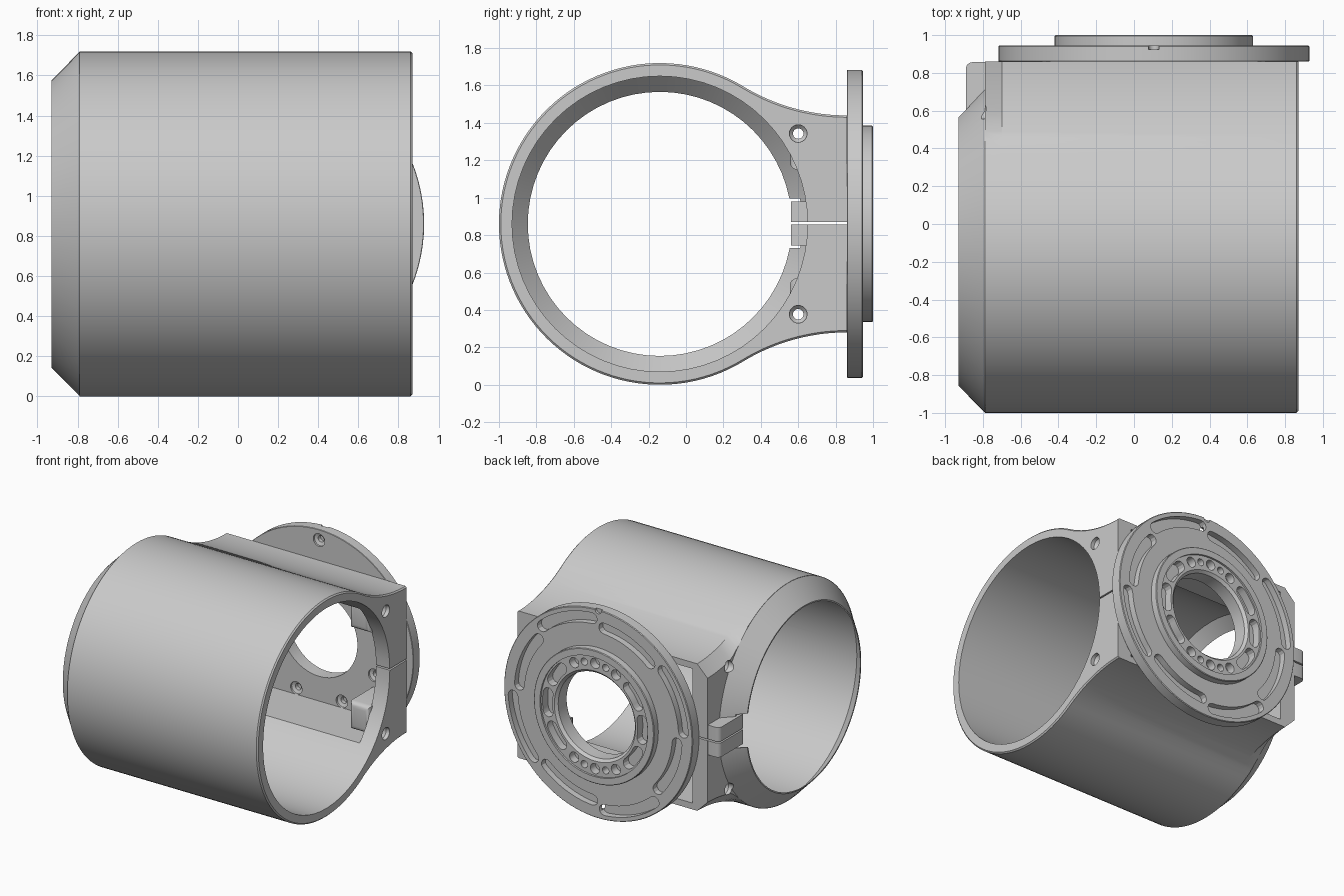
import bpy, bmesh, math
from math import sin, cos, pi, radians

old = bpy.data.objects.get("Cube")
if old:
    bpy.data.objects.remove(old, do_unlink=True)

grey = bpy.data.materials.new("plain_grey")
grey.use_nodes = True
grey.diffuse_color = (0.59, 0.59, 0.59, 1)
grey.node_tree.nodes["Principled BSDF"].inputs["Base Color"].default_value = (0.59, 0.59, 0.59, 1)

CY, CZ = -0.14, 0.86      # tube axis
DX = 0.105                # flange centre
BOLT_Y, BOLT_DZ = 0.6, 0.483


def make(name, bm):
    bmesh.ops.recalc_face_normals(bm, faces=bm.faces)
    mesh = bpy.data.meshes.new(name)
    bm.to_mesh(mesh)
    bm.free()
    mesh.materials.append(grey)
    ob = bpy.data.objects.new(name, mesh)
    bpy.context.collection.objects.link(ob)
    return ob


def loft(bm, rings):
    """Skin closed rings of 3D points and cap both ends."""
    rows = [[bm.verts.new(p) for p in ring] for ring in rings]
    n = len(rows[0])
    for a, b in zip(rows, rows[1:]):
        for i in range(n):
            bm.faces.new((a[i], a[(i + 1) % n], b[(i + 1) % n], b[i]))
    bm.faces.new(rows[0])
    bm.faces.new(rows[-1])


def circle(u, v, r, n):
    return [(u + r * cos(2 * pi * i / n), v + r * sin(2 * pi * i / n)) for i in range(n)]


def tube_rings(steps, u, v, axis, n):
    """Round solid from (position, radius) steps along x or y."""
    def place(t, p):
        return (t, p[0], p[1]) if axis == "x" else (p[0], t, p[1])
    return [[place(t, p) for p in circle(u, v, r, n)] for t, r in steps]


def box(bm, x0, x1, y0, y1, z0, z1):
    base = [(x0, y0), (x1, y0), (x1, y1), (x0, y1)]
    loft(bm, [[(x, y, z) for x, y in base] for z in (z0, z1)])


def round_edges(bm, rule, offset):
    edges = [e for e in bm.edges if all(rule(v.co) for v in e.verts)]
    bmesh.ops.bevel(bm, geom=edges, offset=offset, segments=4, affect="EDGES", profile=0.5)


def arc_slot(bm, r, mid, span, width, y0, y1):
    """Curved slot with round ends, about the flange centre."""
    h, a0, a1 = width / 2, radians(mid - span / 2), radians(mid + span / 2)
    pts = []
    for start, end, sign in ((a0, a1, 1), (a1, a0, -1)):
        rad = r + sign * h
        pts += [(rad * cos(start + (end - start) * i / 10),
                 rad * sin(start + (end - start) * i / 10)) for i in range(11)]
        for i in range(1, 6):
            t = end + (0 if sign > 0 else pi) + pi * i / 6
            pts.append((r * cos(end) + h * cos(t), r * sin(end) + h * sin(t)))
    loft(bm, [[(DX + x, y, CZ + z) for x, z in pts] for y in (y0, y1)])


def boolean(ob, bm, op="DIFFERENCE"):
    tool = make("cutter", bm)
    tool.hide_render = True
    mod = ob.modifiers.new("cut", "BOOLEAN")
    mod.operation, mod.solver, mod.object = op, "EXACT", tool
    bpy.context.view_layer.objects.active = ob
    bpy.ops.object.modifier_apply(modifier=mod.name)
    bpy.data.objects.remove(tool, do_unlink=True)


def smooth(ob):
    bpy.ops.object.select_all(action="DESELECT")
    ob.select_set(True)
    bpy.context.view_layer.objects.active = ob
    bpy.ops.object.shade_smooth_by_angle(angle=radians(25))


# Clamp body: round back blending through concave flares into a flat mount
R, FR, YB, ZB = 0.86, 1.066, 0.86, 1.44
tangent = math.atan2(ZB + FR - CZ, YB - CY)


def outline(inset, drop):
    """Body section; drop lowers the flares progressively toward the mount."""
    r, f = R - inset, FR + inset
    upper = []
    for i in range(20):
        a = -pi / 2 + (tangent - pi / 2) * i / 20
        u, v = YB + f * cos(a), ZB + FR - CZ + f * sin(a)
        upper.append((u, v - drop * min(1, max(0, (u - 0.36) / 0.2))))
    round_back = [(CY + r * cos(a), r * sin(a))
                  for a in [tangent + (2 * pi - 2 * tangent) * i / 80 for i in range(81)]]
    lower = [(u, -v) for u, v in reversed(upper)]
    return [(u, CZ + v) for u, v in upper + round_back + lower]


bm = bmesh.new()
loft(bm, [[(x, y, z) for y, z in outline(i, d)]
          for x, i, d in ((-0.79, 0, 0.09), (-0.70, 0, 0), (0.86, 0, 0), (0.87, 0.01, 0))])
body = make("clamp_body", bm)

# Tapered nose ring
bm = bmesh.new()
loft(bm, tube_rings([(-0.93, 0.716), (-0.79, 0.858), (-0.6, 0.858)], CY, CZ, "x", 96))
boolean(body, bm, "UNION")

# Main bore, narrowing at the nose
bm = bmesh.new()
loft(bm, tube_rings([(-1, 0.706), (-0.93, 0.706), (-0.84, 0.79), (1, 0.79)],
                    CY, CZ, "x", 64))
boolean(body, bm)

# Nose rim notch, then the clamp ears around the split
bm = bmesh.new()
box(bm, -1, -0.87, 0.45, 0.9, 0.73, 0.995)
boolean(body, bm)
bm = bmesh.new()
box(bm, -0.89, -0.75, 0.562, 0.857, 0.745, 0.98)
round_edges(bm, lambda c: c.x < -0.8 and c.y > 0.8, 0.035)
boolean(body, bm, "UNION")

# Mount window and split
bm = bmesh.new()
box(bm, -0.66, 0.75, 0.3, 1.0, 0.33, 1.39)
boolean(body, bm)
bm = bmesh.new()
box(bm, -1, 1, 0.4, 1.0, 0.857, 0.869)
boolean(body, bm)

# Bolt holes through both end walls, countersunk outside
bm = bmesh.new()
for z in (CZ - BOLT_DZ, CZ + BOLT_DZ):
    loft(bm, tube_rings([(-1, 0.045), (-0.76, 0.045), (-0.74, 0.028), (0.82, 0.028),
                         (0.84, 0.047), (1, 0.047)], BOLT_Y, z, "x", 24))
boolean(body, bm)
smooth(body)

# Inner lugs behind the end wall, drilled for the bolts
for name, sign in (("upper_lug", 1), ("lower_lug", -1)):
    bm = bmesh.new()
    z = CZ + sign * 0.40
    box(bm, 0.58, 0.76, 0.555, 0.86, z - 0.11, z + 0.11)
    round_edges(bm, lambda c: c.y < 0.7, 0.04)
    lug = make(name, bm)
    bm = bmesh.new()
    loft(bm, tube_rings([(0.5, 0.028), (0.8, 0.028)],
                        BOLT_Y, CZ + sign * BOLT_DZ, "x", 24))
    boolean(lug, bm)
    smooth(lug)

# Round flange with a raised hub and an open centre
bm = bmesh.new()
loft(bm, tube_rings([(0.86, 0.82), (0.863, 0.823), (0.94, 0.823), (0.945, 0.818),
                     (0.945, 0.525), (0.995, 0.525), (1.0, 0.52)], DX, CZ, "y", 96))
flange = make("flange", bm)
bm = bmesh.new()
loft(bm, tube_rings([(0.8, 0.335), (0.965, 0.335), (0.985, 0.355), (0.985, 0.47),
                     (1.1, 0.47)], DX, CZ, "y", 64))
boolean(flange, bm)

# Curved slots near the rim, alternating between two radii
bm = bmesh.new()
for k in range(8):
    arc_slot(bm, 0.745 if k % 2 else 0.69, 22.5 + 45 * k, 37, 0.085, 0.895, 1.1)
# Hub slots at the sides, hub holes above and below
for side in (0, 180):
    for mid in (-36, 0, 36):
        arc_slot(bm, 0.415, side + mid, 20, 0.085, 0.92, 1.1)
    for k in range(-2, 3):
        a = radians(side + 90 + 13 * k)
        r = 0.04 if k % 2 == 0 else 0.028
        loft(bm, tube_rings([(0.92, r), (1.1, r)],
                            DX + 0.415 * cos(a), CZ + 0.415 * sin(a), "y", 20))
# Rim notch at the top
loft(bm, tube_rings([(0.925, 0.028), (1.1, 0.028)], DX, CZ + 0.82, "y", 20))
boolean(flange, bm)

# Countersunk screw holes on the inner face
bm = bmesh.new()
spots = [(0.52, 22.5 + 45 * k) for k in range(8)] + [(0.74, 90), (0.74, 270)]
for r, deg in spots:
    a = radians(deg)
    loft(bm, tube_rings([(0.8, 0.05), (0.875, 0.05), (0.885, 0.025), (0.915, 0.025)],
                        DX + r * cos(a), CZ + r * sin(a), "y", 24))
boolean(flange, bm)
smooth(flange)
